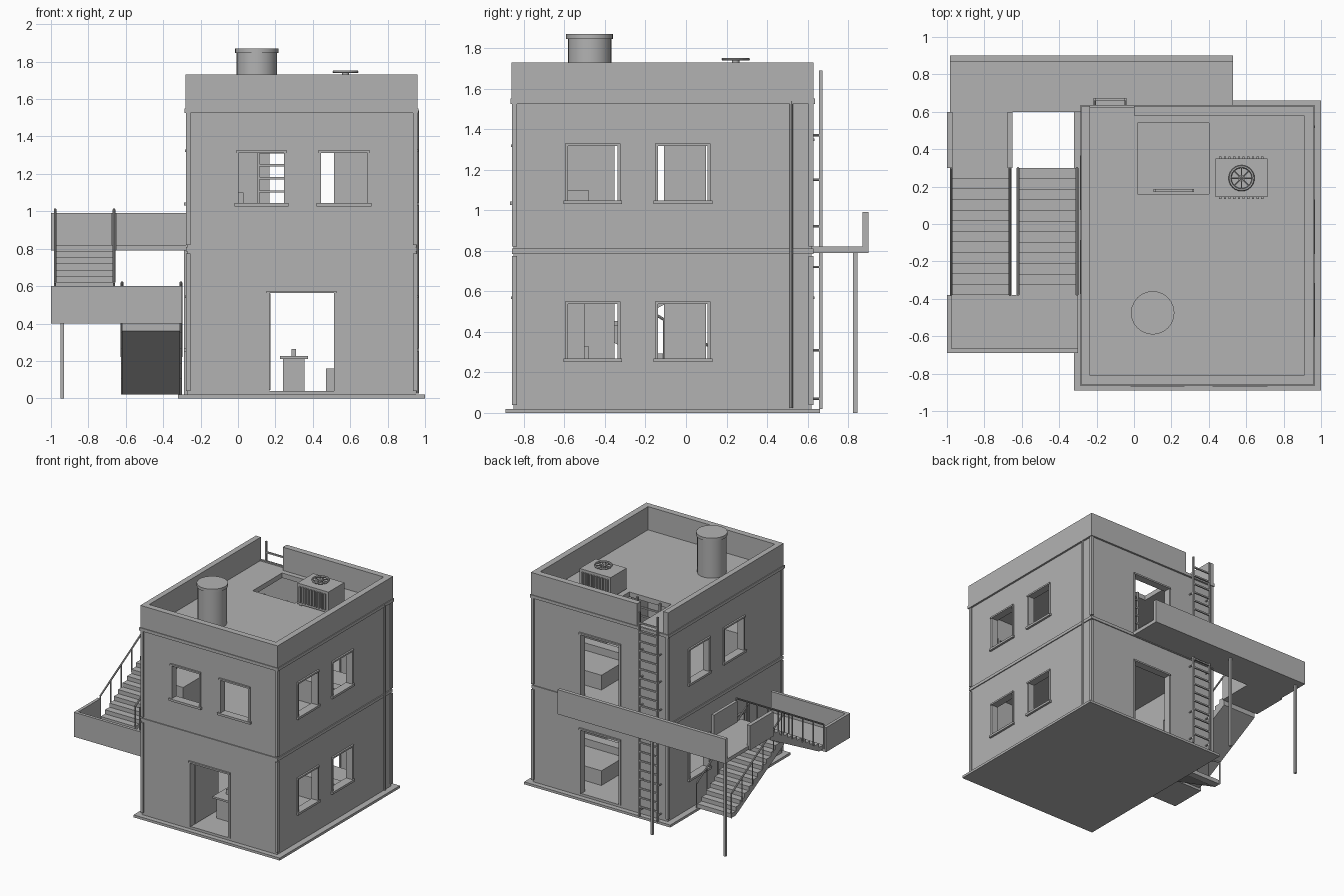
import bpy, math
from mathutils import Vector

if "Cube" in bpy.data.objects:
    bpy.data.objects.remove(bpy.data.objects["Cube"], do_unlink=True)

grey = bpy.data.materials.new("plain_grey")
grey.use_nodes = True
grey.diffuse_color = (0.45, 0.45, 0.45, 1)
grey.node_tree.nodes["Principled BSDF"].inputs["Base Color"].default_value = (0.45, 0.45, 0.45, 1)


def mesh_object(name, verts, faces):
    mesh = bpy.data.meshes.new(name)
    mesh.from_pydata(verts, [], faces)
    mesh.materials.append(grey)
    ob = bpy.data.objects.new(name, mesh)
    bpy.context.scene.collection.objects.link(ob)
    return ob


def box(name, x, y, z):
    verts = [(a, b, c) for a in x for b in y for c in z]
    faces = [(0, 1, 3, 2), (4, 6, 7, 5), (0, 4, 5, 1), (2, 3, 7, 6), (0, 2, 6, 4), (1, 5, 7, 3)]
    return mesh_object(name, verts, faces)


def prism_x(name, profile, x):
    """Extrude a (y, z) outline along x."""
    n = len(profile)
    verts = [(a, y, z) for a in x for y, z in profile]
    faces = [tuple(range(n))[::-1], tuple(range(n, 2 * n))]
    faces += [(i, (i + 1) % n, n + (i + 1) % n, n + i) for i in range(n)]
    return mesh_object(name, verts, faces)


def rod(name, start, end, r, sides=8):
    start, end = Vector(start), Vector(end)
    d = end - start
    bpy.ops.mesh.primitive_cylinder_add(vertices=sides, radius=r, depth=d.length,
                                        location=(start + end) / 2)
    ob = bpy.context.object
    ob.name = name
    ob.rotation_euler = d.to_track_quat('Z', 'Y').to_euler()
    ob.data.materials.append(grey)
    if sides > 8:
        bpy.ops.object.shade_smooth_by_angle(angle=math.radians(35))
    return ob


def cut(target, cutter):
    mod = target.modifiers.new("cut", 'BOOLEAN')
    mod.operation, mod.solver, mod.object = 'DIFFERENCE', 'EXACT', cutter
    bpy.context.view_layer.objects.active = target
    bpy.ops.object.modifier_apply(modifier=mod.name)
    bpy.data.objects.remove(cutter, do_unlink=True)


# Wall planes and storey heights
X0, X1, Y0, Y1 = -0.27, 0.95, -0.85, 0.62
T = 0.045
FLOORS = (0.04, 0.82)

# Ground slab and building shell with two rooms
box("ground_slab", (-0.32, 1.0), (-0.89, 0.66), (0, 0.02))
shell = box("building_shell", (X0, X1), (Y0, Y1), (0.02, 1.54))
for z, top in zip(FLOORS, (0.78, 1.5)):
    cut(shell, box("room_cutter", (X0 + T, X1 - T), (Y0 + T, Y1 - T), (z, top)))


def opening(side, a, z, door=False):
    """Cut an opening in one wall and trim it."""
    along_x = side in ("front", "back")
    plane = {"front": Y0, "back": Y1, "left": X1, "right": X0}[side]
    out = 1 if side in ("back", "left") else -1

    def part(name, span, depth, height):
        d = sorted((plane + out * depth[0], plane + out * depth[1]))
        return box(name, span, d, height) if along_x else box(name, d, span, height)

    cut(shell, part("opening_cutter", a, (-0.1, 0.1), z))
    kind = "door" if door else "window"
    w = 0.012
    for s in ((a[0] - w, a[0] + 0.003), (a[1] - 0.003, a[1] + w)):
        part(f"{side}_{kind}_jamb", s, (-T - 0.005, 0.008), z)
    part(f"{side}_{kind}_lintel", (a[0] - w, a[1] + w), (-T - 0.005, 0.014),
         (z[1] - 0.003, z[1] + 0.01))
    if not door:
        part(f"{side}_window_sill", (a[0] - 0.02, a[1] + 0.02), (-T - 0.005, 0.018),
             (z[0] - 0.015, z[0] + 0.003))


# Doors and windows
opening("front", (0.165, 0.515), (0.04, 0.565), True)
for a in ((0.0, 0.25), (0.44, 0.695)):
    opening("front", a, (1.04, 1.315))
for f in FLOORS:
    opening("back", (0.165, 0.515), (f, f + 0.525), True)
    sill = f + 0.225
    for a in ((-0.585, -0.335), (-0.14, 0.11)):
        opening("left", a, (sill, sill + 0.275))
    for a in ((-0.355, -0.105), (0.095, 0.345)):
        opening("right", a, (sill, sill + 0.275))
cut(shell, box("hatch_cutter", (0.02, 0.40), (0.16, 0.54), (1.45, 1.6)))
box("front_door_leaf", (0.163, 0.175), (-0.8, -0.5), (0.045, 0.56))

# Ledges and corner strips
for name, g, z in (("floor_ledge", 0.008, (0.785, 0.81)), ("roof_ledge", 0.016, (1.525, 1.55))):
    for side, y in (("front", (Y0 - g, Y0)), ("back", (Y1, Y1 + g))):
        box(f"{side}_{name}", (X0 - g, X1 + g), y, z)
    for side, x in (("right", (X0 - g, X0)), ("left", (X1, X1 + g))):
        box(f"{side}_{name}", x, (Y0, Y1), z)
for z in ((0.04, 0.775), (0.82, 1.525)):
    for x in ((X0 - 0.009, X0 + 0.015), (X1 - 0.015, X1 + 0.009)):
        for y in ((Y0 - 0.009, Y0 + 0.015), (Y1 - 0.015, Y1 + 0.009)):
            box("corner_strip", x, y, z)

# Roof parapet, open at the back where the ladder arrives
P = (1.535, 1.73)
box("front_parapet", (-0.28, 0.96), (-0.86, -0.81), P)
box("left_parapet", (0.91, 0.96), (-0.81, 0.63), P)
box("right_parapet", (-0.28, -0.235), (-0.81, 0.63), P)
box("back_parapet", (0.0, 0.91), (0.58, 0.63), P)

# Water tank
rod("water_tank", (0.10, -0.475, 1.535), (0.10, -0.475, 1.86), 0.108, 24)
rod("tank_lid", (0.10, -0.475, 1.845), (0.10, -0.475, 1.87), 0.116, 24)

# Roof cooling unit with fins and fan
box("cooling_unit", (0.435, 0.715), (0.145, 0.35), (1.55, 1.72))
for x in (0.45, 0.68):
    box("cooling_unit_foot", (x, x + 0.02), (0.15, 0.345), (1.535, 1.55))
for i in range(10):
    x = 0.455 + i * 0.025
    for y in ((0.133, 0.146), (0.349, 0.362)):
        box("cooling_fin", (x, x + 0.012), y, (1.57, 1.70))
fan = Vector((0.575, 0.245, 1.745))
bpy.ops.mesh.primitive_torus_add(location=fan, major_radius=0.062, minor_radius=0.008,
                                 major_segments=24, minor_segments=6)
bpy.context.object.name = "fan_ring"
bpy.context.object.data.materials.append(grey)
rod("fan_hub", fan - Vector((0, 0, 0.025)), fan, 0.018, 12)
for i in range(8):
    a = i * math.pi / 4
    rod("fan_spoke", fan, fan + Vector((math.cos(a), math.sin(a), 0)) * 0.062, 0.004, 6)


def ladder(name, x, y, z, step):
    for a in x:
        box(f"{name}_rail", (a - 0.006, a + 0.006), (y - 0.008, y + 0.008), z)
    for i in range(1, int((z[1] - z[0]) / step)):
        h = z[0] + i * step
        box(f"{name}_rung", x, (y - 0.006, y + 0.006), (h, h + 0.012))


# Ladders and drain pipe
ladder("back_ladder", (-0.21, -0.045), 0.665, (0.02, 1.69), 0.075)
for z in (0.07, 0.31, 0.72, 0.92, 1.15, 1.37):
    for x in (-0.21, -0.045):
        rod("ladder_bracket", (x, Y1, z), (x, 0.665, z), 0.006)
ladder("hatch_ladder", (0.11, 0.315), 0.178, (0.82, 1.53), 0.07)
rod("drain_pipe", (0.96, 0.52, 0.025), (0.96, 0.52, 1.54), 0.009)

# Back balcony and its wing
DECK = (0.79, 0.82)
box("balcony_deck", (-0.985, 0.53), (0.60, 0.90), DECK)
box("balcony_parapet", (-0.985, 0.53), (0.87, 0.90), (0.79, 0.99))
box("wing_deck", (-1.0, -0.65), (0.30, 0.60), DECK)
box("wing_outer_parapet", (-1.0, -0.97), (0.30, 0.60), (0.79, 0.99))
box("wing_inner_parapet", (-0.675, -0.65), (0.30, 0.60), (0.79, 0.99))
for x in (-0.94, -0.28):
    box("balcony_post", (x - 0.01, x + 0.01), (0.825, 0.845), (0, 0.79))

# Half landing
box("landing_deck", (-1.0, -0.30), (-0.69, -0.38), (0.40, 0.43))
box("landing_front_parapet", (-1.0, -0.30), (-0.69, -0.665), (0.40, 0.60))
box("landing_side_parapet", (-1.0, -0.975), (-0.665, -0.38), (0.40, 0.60))


# Stair flights with sloping soffit, handrails and balusters
def flight(name, x, rails, ya, yb, za, zb, n=12):
    dy, dz = (yb - ya) / n, (zb - za) / n
    outline = [(ya, za)]
    for i in range(n):
        outline += [(ya + i * dy, za + (i + 1) * dz), (ya + (i + 1) * dy, za + (i + 1) * dz)]
    outline += [(yb, zb - 0.07), (ya + dy, za)]
    prism_x(name, outline, x)
    for rx in rails:
        rod(f"{name}_handrail", (rx, ya, za + 0.2), (rx, yb, zb + 0.19), 0.007)
        for k in range(6):
            t = k / 5
            y, z = ya + (yb - ya) * t, za + (zb - za) * t
            rod(f"{name}_baluster", (rx, y, z), (rx, y, z + 0.195), 0.005)


flight("lower_stairs", (-0.62, -0.31), (-0.62, -0.305), 0.30, -0.38, 0.02, 0.43)
flight("upper_stairs", (-0.975, -0.665), (-0.978, -0.663), -0.38, 0.30, 0.42, 0.82)

# Furniture
box("desk_base", (0.24, 0.355), (-0.62, -0.45), (0.04, 0.21))
box("desk_top", (0.225, 0.375), (-0.65, -0.42), (0.21, 0.225))
box("desk_item", (0.285, 0.31), (-0.56, -0.52), (0.225, 0.265))
box("upper_cabinet", (-0.2, 0.03), (-0.75, -0.48), (0.82, 1.10))
box("lower_cabinet", (-0.2, 0.03), (-0.75, -0.48), (0.04, 0.33))
for f in FLOORS:
    box("sofa_seat", (0.47, 0.88), (0.05, 0.42), (f, f + 0.12))
    box("sofa_back", (0.515, 0.88), (0.05, 0.13), (f + 0.12, f + 0.18))
